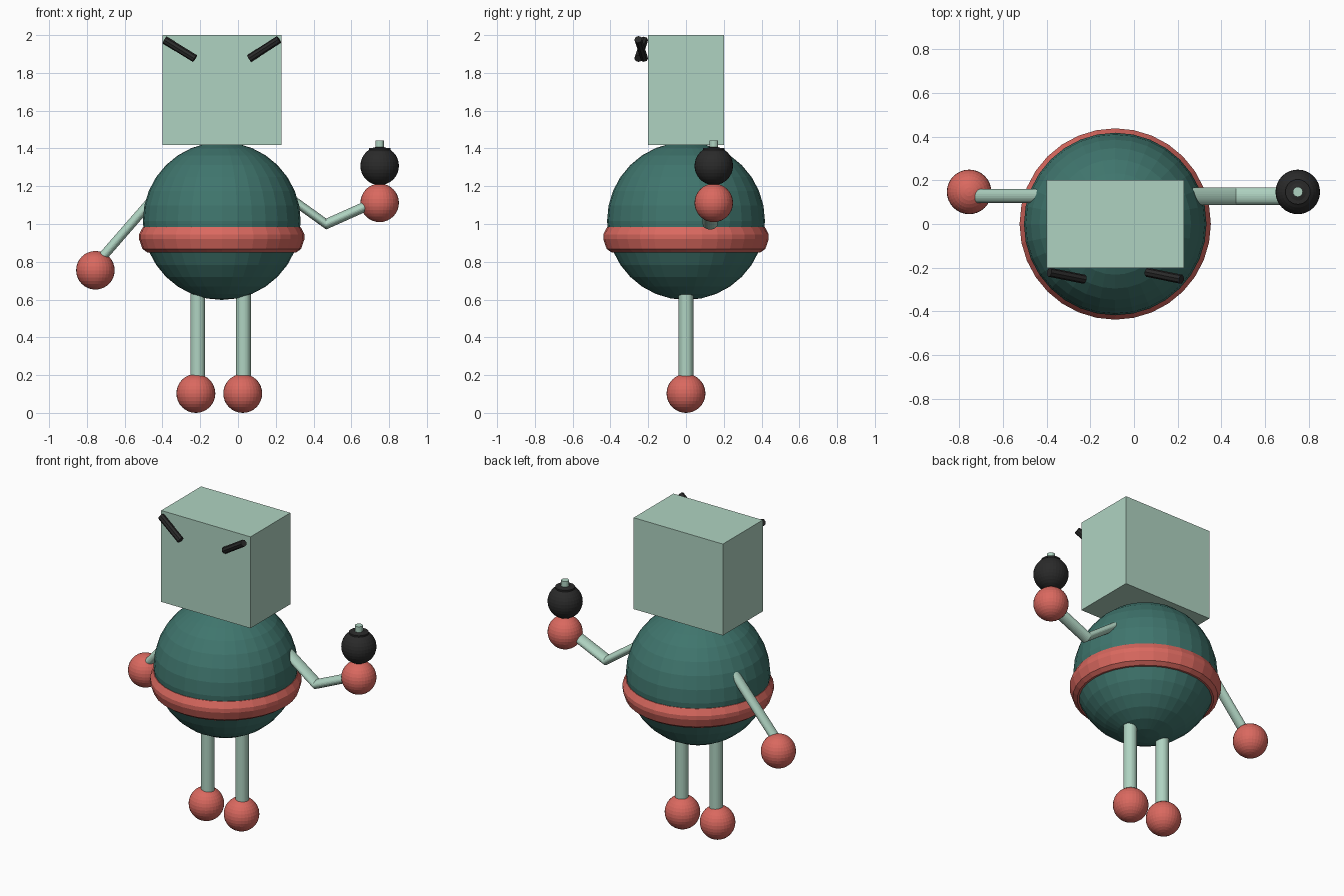
import bpy, bmesh, math
from mathutils import Vector, Matrix

if "Cube" in bpy.data.objects:
    bpy.data.objects.remove(bpy.data.objects["Cube"])


def material(name, rgb):
    m = bpy.data.materials.new(name)
    m.diffuse_color = (*rgb, 1)
    m.use_nodes = True
    m.node_tree.nodes["Principled BSDF"].inputs["Base Color"].default_value = m.diffuse_color
    return m


MINT = material("pale mint", (0.43, 0.65, 0.535))
TEAL = material("dark teal", (0.050, 0.178, 0.153))
RED = material("coral red", (0.70, 0.140, 0.115))
BLACK = material("charcoal black", (0.023, 0.023, 0.023))


def finish(bm, name, mat):
    bmesh.ops.recalc_face_normals(bm, faces=bm.faces)
    mesh = bpy.data.meshes.new(name)
    bm.to_mesh(mesh)
    bm.free()
    mesh.materials.append(mat)
    ob = bpy.data.objects.new(name, mesh)
    bpy.context.collection.objects.link(ob)
    return ob


def ball(name, centre, radius, mat):
    bm = bmesh.new()
    bmesh.ops.create_uvsphere(bm, u_segments=32, v_segments=16, radius=radius,
                              matrix=Matrix.Translation(centre))
    return finish(bm, name, mat)


def rod(name, a, b, radius, mat, sides=32):
    a, b = Vector(a), Vector(b)
    turn = (b - a).to_track_quat('Z', 'Y').to_matrix().to_4x4()
    bm = bmesh.new()
    bmesh.ops.create_cone(bm, cap_ends=True, segments=sides, radius1=radius,
                          radius2=radius, depth=(b - a).length,
                          matrix=Matrix.Translation((a + b) / 2) @ turn)
    return finish(bm, name, mat)


def loft(bm, rings, closed=False):
    n = len(rings[0])
    pairs = list(zip(rings, rings[1:]))
    if closed:
        pairs.append((rings[-1], rings[0]))
    for r, s in pairs:
        for i in range(n):
            j = (i + 1) % n
            bm.faces.new((r[i], r[j], s[j], s[i]))


def arm(name, path, half_y, half_z, y=0.128, sides=24):
    """Oval tube mitred on upright planes; path holds (x, z) points."""
    bm = bmesh.new()
    angles = [2 * math.pi * i / sides for i in range(sides)]
    rings = [[bm.verts.new((x, y + half_y * math.cos(t), z + half_z * math.sin(t)))
              for t in angles] for x, z in path]
    loft(bm, rings)
    bm.faces.new(rings[0])
    bm.faces.new(rings[-1])
    return finish(bm, name, MINT)


CX = -0.086  # body axis

# Round body
ball("body", (CX, 0, 1.016), 0.418, TEAL)

# Belt: bevelled ring turned around the body axis
bm = bmesh.new()
profile = [(0.37, 0.985), (0.418, 0.983), (0.438, 0.945), (0.438, 0.92),
           (0.42, 0.868), (0.395, 0.85), (0.36, 0.85)]
loft(bm, [[bm.verts.new((CX + r * math.cos(k * math.pi / 16),
                         r * math.sin(k * math.pi / 16), z)) for k in range(32)]
          for r, z in profile], closed=True)
finish(bm, "belt", RED)

# Box head
bm = bmesh.new()
bmesh.ops.create_cube(bm, size=1, matrix=Matrix.Translation((CX, 0, 1.7085))
                      @ Matrix.Diagonal((0.63, 0.402, 0.583, 1)))
finish(bm, "head", MINT)

# Slanted eyebrows
rod("left_eyebrow", (-0.388, -0.221, 1.974), (-0.228, -0.253, 1.876), 0.021, BLACK, 8)
rod("right_eyebrow", (0.060, -0.221, 1.876), (0.217, -0.253, 1.977), 0.021, BLACK, 8)

# Legs and feet
for side, leg_x, foot_x in (("left", -0.213, -0.223), ("right", 0.029, 0.025)):
    rod(side + "_leg", (leg_x, 0, 0.15), (leg_x, 0, 0.70), 0.039, MINT)
    ball(side + "_foot", (foot_x, 0, 0.103), 0.103, RED)

# Hanging arm and raised arm, with hands
arm("left_arm", [(-0.40, 1.19), (-0.74, 0.80)], 0.032, 0.038)
arm("right_arm", [(0.24, 1.163), (0.467, 1.0), (0.72, 1.113)], 0.040, 0.029)
ball("left_hand", (-0.755, 0.147, 0.755), 0.102, RED)
ball("right_hand", (0.75, 0.147, 1.112), 0.102, RED)

# Round bomb held above the raised hand
ball("bomb", (0.75, 0.147, 1.308), 0.102, BLACK)
rod("bomb_collar", (0.75, 0.147, 1.35), (0.75, 0.147, 1.402), 0.057, BLACK)
rod("bomb_fuse", (0.75, 0.147, 1.38), (0.75, 0.147, 1.443), 0.023, MINT, 16)
